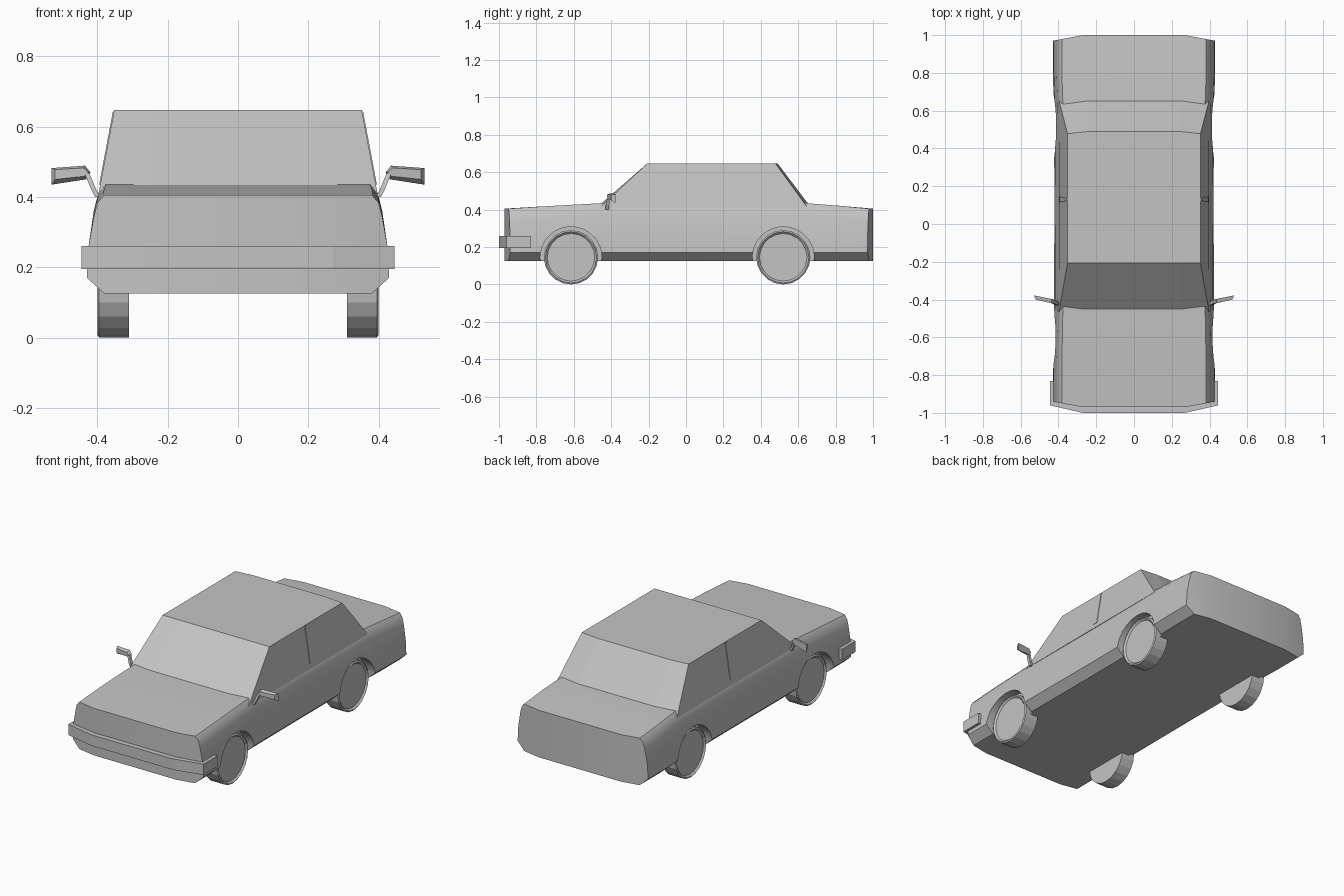
import bpy, bmesh, math

cube = bpy.data.objects.get("Cube")
if cube:
    bpy.data.objects.remove(cube, do_unlink=True)

grey = bpy.data.materials.new("plain grey")
grey.use_nodes = True
grey.diffuse_color = (0.55, 0.55, 0.55, 1)
grey.node_tree.nodes["Principled BSDF"].inputs["Base Color"].default_value = grey.diffuse_color


def loft(name, rings, caps=None, smooth=0):
    """Join equal rings of points into a closed solid."""
    bm = bmesh.new()
    loops = [[bm.verts.new(p) for p in ring] for ring in rings]
    n = len(rings[0])
    for a, b in zip(loops, loops[1:]):
        for i in range(n):
            j = (i + 1) % n
            bm.faces.new((a[i], a[j], b[j], b[i]))
    for end in (loops[0], loops[-1]):
        for cap in caps or [range(n)]:
            bm.faces.new([end[i] for i in cap])
    bmesh.ops.recalc_face_normals(bm, faces=bm.faces)
    mesh = bpy.data.meshes.new(name)
    bm.to_mesh(mesh)
    bm.free()
    mesh.materials.append(grey)
    obj = bpy.data.objects.new(name, mesh)
    bpy.context.collection.objects.link(obj)
    if smooth:
        activate(obj)
        bpy.ops.object.shade_smooth_by_angle(angle=math.radians(smooth))
    return obj


def activate(obj):
    bpy.ops.object.select_all(action='DESELECT')
    obj.select_set(True)
    bpy.context.view_layer.objects.active = obj


def mirrored(points):
    return points + [(-x, y) for x, y in reversed(points)]


def circle(x, radius, y, z, count):
    step = math.tau / count
    return [(x, y + radius * math.sin(i * step), z - radius * math.cos(i * step))
            for i in range(count)]


# Body shell: one rounded section swept along the car, with chamfered ends
CREASE = 0.27
stations = [(-0.97, 0.405, 1), (-0.75, 0.418, 1), (-0.44, 0.435, 0.985),
            (0.1, 0.435, 0.98), (0.63, 0.435, 0.985), (0.8, 0.422, 1), (1.0, 0.405, 1)]
body_rings = []
for y, top, width in stations:
    half = [(CREASE, 0.125), (0.38, 0.125), (0.43, 0.17), (0.425, 0.26),
            (0.41, top - 0.06), (0.4, top - 0.022), (0.382, top), (CREASE, top)]
    section = mirrored([(x * width if x > CREASE else x, z) for x, z in half])
    bend = 0.03 if y < -0.9 else -0.03 if y > 0.9 else 0
    body_rings.append([(x, y + bend * (abs(x) - CREASE) / 0.16, z) for x, z in section])
body = loft("body", body_rings, [range(8), range(8, 16), (0, 7, 8, 15)])

# Wheel arches, cut from the body, and wheels
wheel_z = 0.145
for end, y in (("front", -0.615), ("rear", 0.52)):
    for side, s in (("left", 1), ("right", -1)):
        cutter = loft("arch_cutter", [circle(s * x, 0.165, y, wheel_z - 0.002, 32)
                                      for x in (0.36, 0.5)])
        cutter.hide_render = True
        cut = body.modifiers.new("arch", 'BOOLEAN')
        cut.operation = 'DIFFERENCE'
        cut.solver = 'EXACT'
        cut.object = cutter
        activate(body)
        bpy.ops.object.modifier_apply(modifier=cut.name)
        bpy.data.objects.remove(cutter, do_unlink=True)
        profile = [(0.31, 0.145), (0.395, 0.145), (0.4, 0.137), (0.39, 0.127)]
        loft(f"{end}_{side}_wheel", [circle(s * x, r, y, wheel_z, 20) for x, r in profile])
activate(body)
bpy.ops.object.shade_smooth_by_angle(angle=math.radians(30))

# Cabin: tapered from beltline to roof, slightly bowed at front and rear
BELT, ROOF = 0.435, 0.647


def cabin_ring(z):
    t = (z - BELT) / (ROOF - BELT)
    mix = lambda a, b: a + (b - a) * t
    w = mix(0.392, 0.352)
    c = mix(0.25, 0.24)
    front = [(w, mix(-0.435, -0.207)), (c, mix(-0.45, -0.207))]
    back = [(c, mix(0.65, 0.49)), (w, mix(0.632, 0.478))]
    outline = mirrored(front)
    outline += [(-x, y) for x, y in reversed(back)] + back
    return [(x, y, z) for x, y in outline]


loft("cabin", [cabin_ring(0.405), cabin_ring(ROOF)])

# Front bumper wrapping round the corners
bumper_outer = mirrored([(0.445, -0.83), (0.445, -0.96), (CREASE, -1.0)])
bumper_inner = mirrored([(0.418, -0.83), (0.418, -0.935), (CREASE, -0.96)])
strip = [(i, i + 1, 10 - i, 11 - i) for i in range(5)]
loft("front_bumper", [[(x, y, z) for x, y in bumper_outer + bumper_inner[::-1]]
                      for z in (0.195, 0.26)], strip)

# Door pillars and wing mirrors on both sides
for side, s in (("left", 1), ("right", -1)):
    loft(f"{side}_door_pillar",
         [[(s * (x + d), 0.13 + dy, z) for d, dy in
           ((-0.004, -h), (0.003, -h), (0.003, h), (-0.004, h))]
          for x, z, h in ((0.392, BELT, 0.015), (0.353, ROOF - 0.004, 0.007))])
    loft(f"{side}_mirror_stem",
         [[(s * (x + dx), y + dy, z) for dx, dy in
           ((-0.007, -0.009), (0.007, -0.009), (0.007, 0.009), (-0.007, 0.009))]
          for x, y, z in ((0.4, -0.422, 0.4), (0.412, -0.42, 0.425), (0.43, -0.41, 0.468))])
    head = [(0.42, 0.47), (0.435, 0.489), (0.53, 0.482), (0.53, 0.435), (0.432, 0.45)]
    glass_y = lambda x: -0.4 + (x - 0.42) * 0.2
    back_ring = [(s * x, glass_y(x), z) for x, z in head]
    front_ring = [(s * (0.465 + (x - 0.465) * 0.85), glass_y(x) - 0.022,
                   0.472 + (z - 0.472) * 0.6) for x, z in head]
    loft(f"{side}_mirror_head", [front_ring, back_ring])
